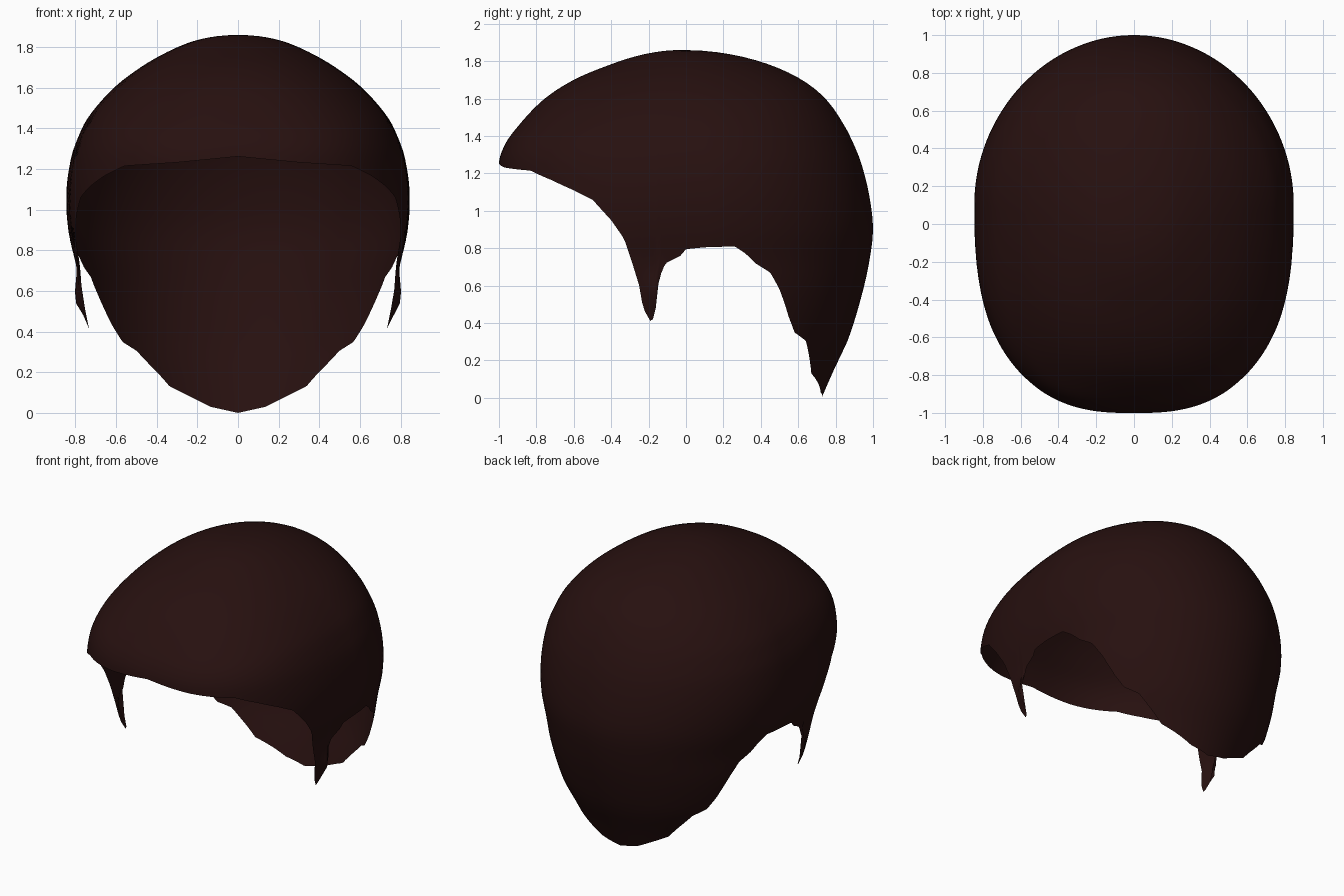
import bpy, bmesh, math

if "Cube" in bpy.data.objects:
    bpy.data.objects.remove(bpy.data.objects["Cube"])

TOP = 1.86
# Section table: height, half width, front y, back y, centre y, front roundness
SECTIONS = [
    (1.86, 0.00, -0.02, -0.02, -0.02, 2.0),
    (1.84, 0.18, -0.21, 0.22, 0.00, 2.0),
    (1.78, 0.34, -0.41, 0.45, 0.02, 2.1),
    (1.70, 0.48, -0.60, 0.62, 0.04, 2.2),
    (1.60, 0.61, -0.755, 0.745, 0.06, 2.3),
    (1.45, 0.74, -0.90, 0.85, 0.08, 2.5),
    (1.36, 0.785, -0.965, 0.895, 0.09, 2.6),
    (1.26, 0.82, -1.00, 0.935, 0.10, 2.6),
    (1.08, 0.845, -1.00, 0.98, 0.10, 2.6),
    (0.90, 0.835, -1.00, 1.00, 0.10, 2.6),
    (0.73, 0.80, -1.00, 0.98, 0.10, 2.6),
    (0.55, 0.775, -1.00, 0.94, 0.10, 2.6),
    (0.32, 0.71, -1.00, 0.87, 0.10, 2.6),
    (0.17, 0.63, -1.00, 0.80, 0.10, 2.6),
    (0.00, 0.56, -1.00, 0.725, 0.10, 2.6),
]
# Hairline seen from the side (y, z): nape, ear arch, sideburn, fringe
HAIRLINE = [
    (0.725, 0.0), (0.72, 0.03), (0.67, 0.13), (0.655, 0.24), (0.64, 0.305), (0.58, 0.35),
    (0.55, 0.43), (0.50, 0.58), (0.45, 0.67), (0.37, 0.72), (0.32, 0.77),
    (0.26, 0.81), (0.10, 0.805), (0.0, 0.795), (-0.03, 0.76), (-0.11, 0.72),
    (-0.135, 0.66), (-0.155, 0.58), (-0.165, 0.43), (-0.19, 0.41), (-0.23, 0.48),
    (-0.25, 0.60), (-0.29, 0.73), (-0.33, 0.85), (-0.40, 0.95), (-0.50, 1.06),
    (-0.60, 1.11), (-0.72, 1.165), (-0.83, 1.215), (-0.97, 1.232), (-1.0, 1.262),
]
KEYS = [math.sqrt(TOP - row[0]) for row in SECTIONS]


def section(z):
    """Smoothly interpolated section values at a height."""
    s = math.sqrt(max(0.0, TOP - z))
    i = 0
    while i < len(KEYS) - 2 and s > KEYS[i + 1]:
        i += 1
    h = KEYS[i + 1] - KEYS[i]
    t = min(1.0, (s - KEYS[i]) / h)

    def slope(k, c):
        a, b = max(0, k - 1), min(len(KEYS) - 1, k + 1)
        return (SECTIONS[b][c] - SECTIONS[a][c]) / (KEYS[b] - KEYS[a])

    out = []
    for c in range(1, 6):
        p, q = SECTIONS[i][c], SECTIONS[i + 1][c]
        out.append((2*t**3 - 3*t*t + 1) * p + (t**3 - 2*t*t + t) * h * slope(i, c)
                   + (3*t*t - 2*t**3) * q + (t**3 - t*t) * h * slope(i + 1, c))
    return out


def point(phi, z):
    """Surface point in direction phi (0 = back, pi = front) at a height."""
    w, yf, yb, c, n = section(z)
    sn, cs = math.sin(phi), math.cos(phi)
    if cs > 0:
        n, ext = 2.0, yb - c
    else:
        ext = c - yf
    r = (abs(sn)**n + abs(cs)**n) ** (-1 / n)
    x, y = w * r * sn, c + ext * r * cs
    if y < 0 and z < 0.8:  # sideburn flares outwards at its rear edge
        k = max(0.0, min(1.0, (y + 0.23) / 0.07))
        x += math.copysign(0.035 * k * math.exp(-((z - 0.56) / 0.07)**2), x)
    return (max(-0.845, min(0.845, x)), max(-1.0, min(1.0, y)), z)


def direction(y, z):
    w, yf, yb, c, n = section(z)
    if y > c:
        n, q = 2.0, (y - c) / (yb - c)
    else:
        q = (y - c) / (c - yf)
    q = max(-1.0, min(1.0, q))
    return math.atan2((1 - abs(q)**n) ** (1 / n), q)


EDGE = sorted((direction(y, z), z) for y, z in HAIRLINE)


def edge_height(phi):
    a = min(phi, 2 * math.pi - phi)
    for (a0, z0), (a1, z1) in zip(EDGE, EDGE[1:]):
        if a <= a1:
            return z0 + (z1 - z0) * max(0.0, a - a0) / max(1e-6, a1 - a0)
    return EDGE[-1][1]


# Hair cap: open shell from the crown down to the hairline
COLS, ROWS = 480, 40
bm = bmesh.new()
crown = bm.verts.new((0, -0.02, TOP))
cols = []
for i in range(COLS):
    phi = 2 * math.pi * i / COLS
    ze = edge_height(phi)
    cols.append([bm.verts.new(point(phi, TOP - (TOP - ze) * (j / ROWS)**1.7))
                 for j in range(1, ROWS + 1)])
for i in range(COLS):
    a, b = cols[i], cols[(i + 1) % COLS]
    bm.faces.new((crown, b[0], a[0]))
    for j in range(ROWS - 1):
        bm.faces.new((a[j], b[j], b[j + 1], a[j + 1]))
bm.normal_update()
# Make the outside face outwards
if sum(f.normal.dot(f.calc_center_median() - crown.co.lerp((0, 0, 0), 0.5)) for f in bm.faces) < 0:
    bmesh.ops.reverse_faces(bm, faces=bm.faces[:])
for f in bm.faces:
    f.smooth = True
mesh = bpy.data.meshes.new("hair_cap")
bm.to_mesh(mesh)
bm.free()
hair = bpy.data.objects.new("hair_cap", mesh)
bpy.context.collection.objects.link(hair)

mat = bpy.data.materials.new("dark_brown_hair")
mat.diffuse_color = (0.020, 0.0052, 0.0048, 1)
mat.use_nodes = True
mat.node_tree.nodes["Principled BSDF"].inputs["Base Color"].default_value = mat.diffuse_color
mesh.materials.append(mat)
